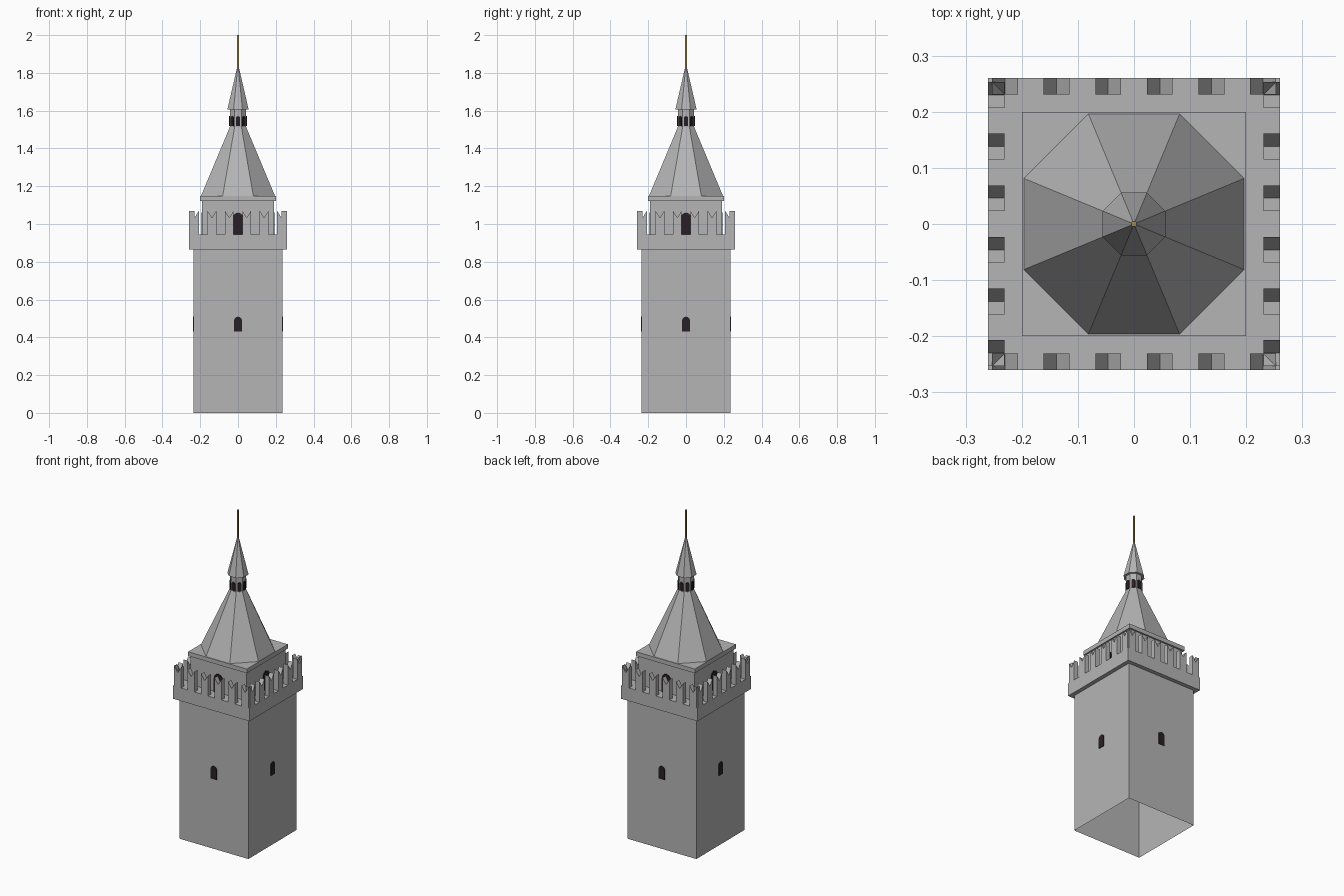
import bpy, bmesh, math
from mathutils import Matrix

if "Cube" in bpy.data.objects:
    bpy.data.objects.remove(bpy.data.objects["Cube"])


def material(name, rgb):
    m = bpy.data.materials.new(name)
    m.diffuse_color = (*rgb, 1)
    m.use_nodes = True
    m.node_tree.nodes["Principled BSDF"].inputs["Base Color"].default_value = m.diffuse_color
    return m


STONE = material("grey_stone", (0.46, 0.46, 0.46))
DARK = material("dark_opening", (0.022, 0.014, 0.016))
BRASS = material("brass", (0.42, 0.25, 0.06))


def finish(name, bm, mat):
    bmesh.ops.recalc_face_normals(bm, faces=bm.faces)
    me = bpy.data.meshes.new(name)
    bm.to_mesh(me)
    bm.free()
    me.materials.append(mat)
    ob = bpy.data.objects.new(name, me)
    bpy.context.collection.objects.link(ob)
    return ob


def frustum(name, sides, r0, r1, z0, z1, mat, open_bottom=False):
    """Flat-sided solid; r0 and r1 are centre-to-side distances."""
    bm = bmesh.new()
    k = 1 / math.cos(math.pi / sides)
    turn = math.pi / sides

    def ring(r, z):
        return [bm.verts.new((r * k * math.cos(turn + 2 * math.pi * i / sides),
                              r * k * math.sin(turn + 2 * math.pi * i / sides), z))
                for i in range(sides)]

    low = ring(r0, z0)
    top = ring(r1, z1) if r1 > 0 else [bm.verts.new((0, 0, z1))] * sides
    for i in range(sides):
        j = (i + 1) % sides
        face = [low[i], low[j], top[j], top[i]]
        bm.faces.new(face if r1 > 0 else face[:3])
    if r1 > 0:
        bm.faces.new(top)
    if not open_bottom:
        bm.faces.new(low[::-1])
    return finish(name, bm, mat)


def add_plate(bm, outline, y0, y1, matrix):
    """Extrude an (x, z) outline from y0 to y1, then place it."""
    a = [bm.verts.new(matrix @ Matrix.Translation((x, y0, z)).to_translation()) for x, z in outline]
    b = [bm.verts.new(matrix @ Matrix.Translation((x, y1, z)).to_translation()) for x, z in outline]
    bm.faces.new(a)
    bm.faces.new(b[::-1])
    n = len(a)
    for i in range(n):
        bm.faces.new((a[i], b[i], b[(i + 1) % n], a[(i + 1) % n]))


def arched_windows(name, count, dist, w, z0, z1, depth=0.005):
    """Round-headed plates, one on each side of the tower."""
    spring = z1 - w
    outline = [(-w, z0), (w, z0)]
    outline += [(w * math.cos(math.pi * i / 6), spring + w * math.sin(math.pi * i / 6))
                for i in range(7)]
    bm = bmesh.new()
    for s in range(count):
        add_plate(bm, outline, -dist - depth, -dist + 0.002,
                  Matrix.Rotation(2 * math.pi * s / count, 4, 'Z'))
    return finish(name, bm, DARK)


# Square tower
frustum("tower_shaft", 4, 0.235, 0.235, 0, 0.865, STONE, open_bottom=True)
frustum("parapet", 4, 0.26, 0.26, 0.865, 0.945, STONE)
frustum("belfry", 4, 0.19, 0.19, 0.945, 1.122, STONE)
frustum("cornice", 4, 0.2, 0.2, 1.122, 1.148, STONE)

# Swallowtail merlons, six to a side
bm = bmesh.new()
for side in range(4):
    rot = Matrix.Rotation(side * math.pi / 2, 4, 'Z')
    for i in range(6):
        c, h = -0.23 + 0.092 * i, 0.023
        add_plate(bm, [(c - h, 0.94), (c + h, 0.94), (c + h, 1.07),
                       (c, 1.033), (c - h, 1.07)], -0.26, -0.231, rot)
finish("merlons", bm, STONE)

# Eight-sided roof, lantern and spire
frustum("roof", 8, 0.196, 0.043, 1.148, 1.514, STONE)
frustum("lantern", 8, 0.042, 0.042, 1.514, 1.61, STONE)
frustum("spire", 8, 0.056, 0, 1.607, 1.85, STONE)
frustum("finial_rod", 4, 0.0045, 0.0045, 1.83, 2.0, BRASS)

# Openings
arched_windows("shaft_windows", 4, 0.235, 0.021, 0.43, 0.51, 0.004)
arched_windows("belfry_windows", 4, 0.19, 0.03, 0.945, 1.06, 0.004)
arched_windows("lantern_windows", 8, 0.042, 0.011, 1.518, 1.571, 0.005)
